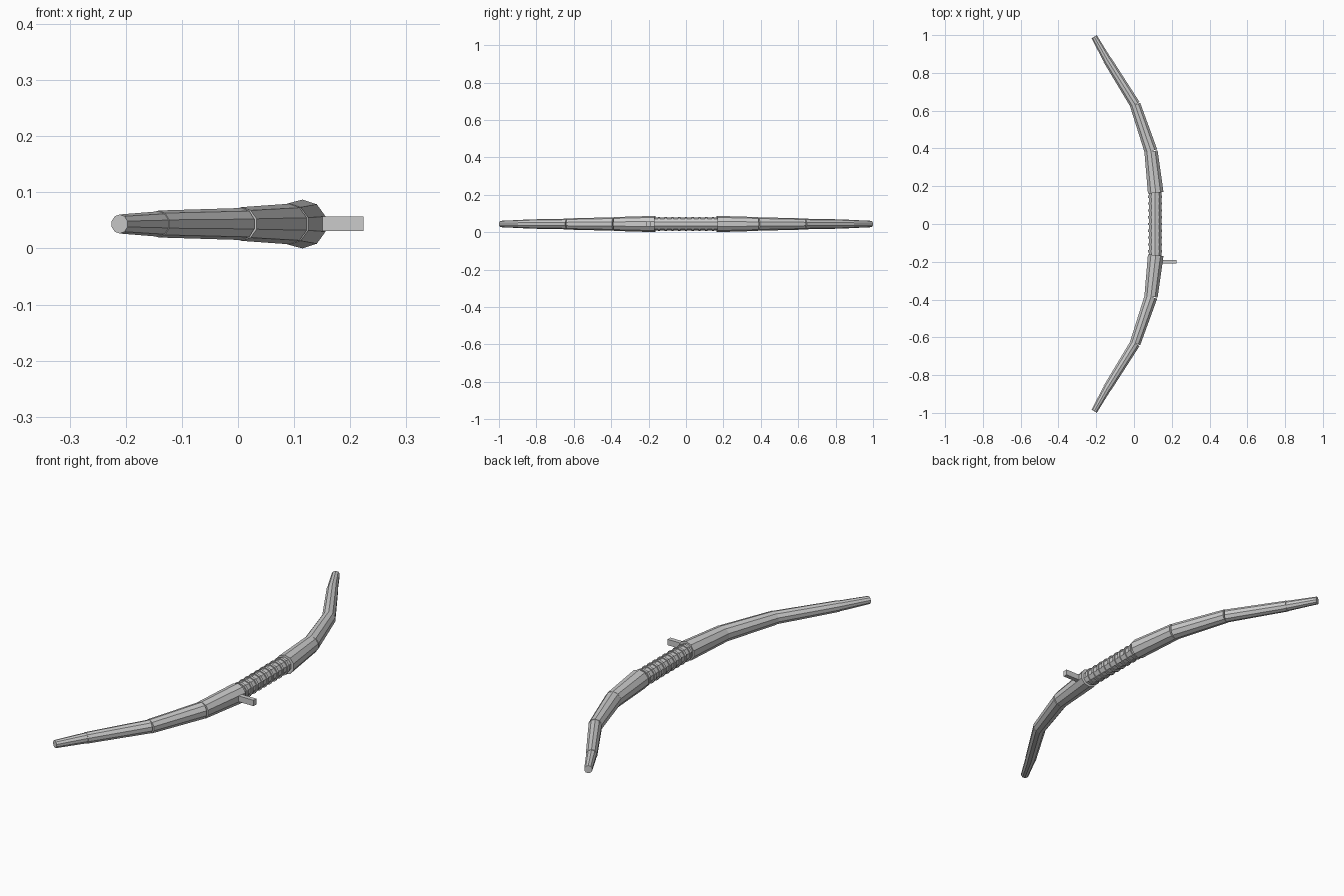
import bpy, bmesh, math
from mathutils import Vector

if "Cube" in bpy.data.objects:
    bpy.data.objects.remove(bpy.data.objects["Cube"])

Z = 0.0435      # height of the bow's centre line
SIDES = 10


def add_object(name, bm):
    bmesh.ops.recalc_face_normals(bm, faces=bm.faces)
    mesh = bpy.data.meshes.new(name)
    bm.to_mesh(mesh)
    bm.free()
    obj = bpy.data.objects.new(name, mesh)
    bpy.context.collection.objects.link(obj)
    return obj


def add_rod(bm, a, b, r1, r2):
    """Capped tapered rod between two plan points, one corner facing up."""
    a, b = Vector((*a, Z)), Vector((*b, Z))
    up = Vector((0, 0, 1))
    side = (b - a).normalized().cross(up)
    rings = []
    for p, r in ((a, r1), (b, r2)):
        angles = [math.pi / 2 + 2 * math.pi * k / SIDES for k in range(SIDES)]
        rings.append([bm.verts.new(p + r * (math.cos(t) * side + math.sin(t) * up))
                      for t in angles])
    for k in range(SIDES):
        j = (k + 1) % SIDES
        bm.faces.new((rings[0][k], rings[0][j], rings[1][j], rings[1][k]))
    for ring in rings:
        bm.faces.new(ring)


# Limbs: stepped tapered segments following the bend
path = [(0.115, 0.165), (0.09, 0.385), (0.006, 0.632), (-0.142, 0.87), (-0.211, 0.9915)]
radii = [(0.0435, 0.037), (0.036, 0.030), (0.0285, 0.024), (0.0225, 0.017)]
for sign, name in ((1, "rear_limb"), (-1, "front_limb")):
    bm = bmesh.new()
    for (x1, y1), (x2, y2), (r1, r2) in zip(path, path[1:], radii):
        add_rod(bm, (x1, sign * y1), (x2, sign * y2), r1, r2)
    add_object(name, bm)

# Grip core
bm = bmesh.new()
add_rod(bm, (0.112, -0.17), (0.112, 0.17), 0.034, 0.034)
add_object("grip", bm)

# Wrap rings around the grip
bm = bmesh.new()
for i in range(9):
    y = (i - 4) * 0.036
    add_rod(bm, (0.112, y - 0.006), (0.112, y + 0.006), 0.0385, 0.0385)
add_object("grip_wrap", bm)

# Arrow rest peg
bm = bmesh.new()
bmesh.ops.create_cube(bm, size=1)
bmesh.ops.scale(bm, vec=(0.10, 0.02, 0.026), verts=bm.verts)
bmesh.ops.translate(bm, vec=(0.174, -0.20, 0.044), verts=bm.verts)
add_object("arrow_rest", bm)
